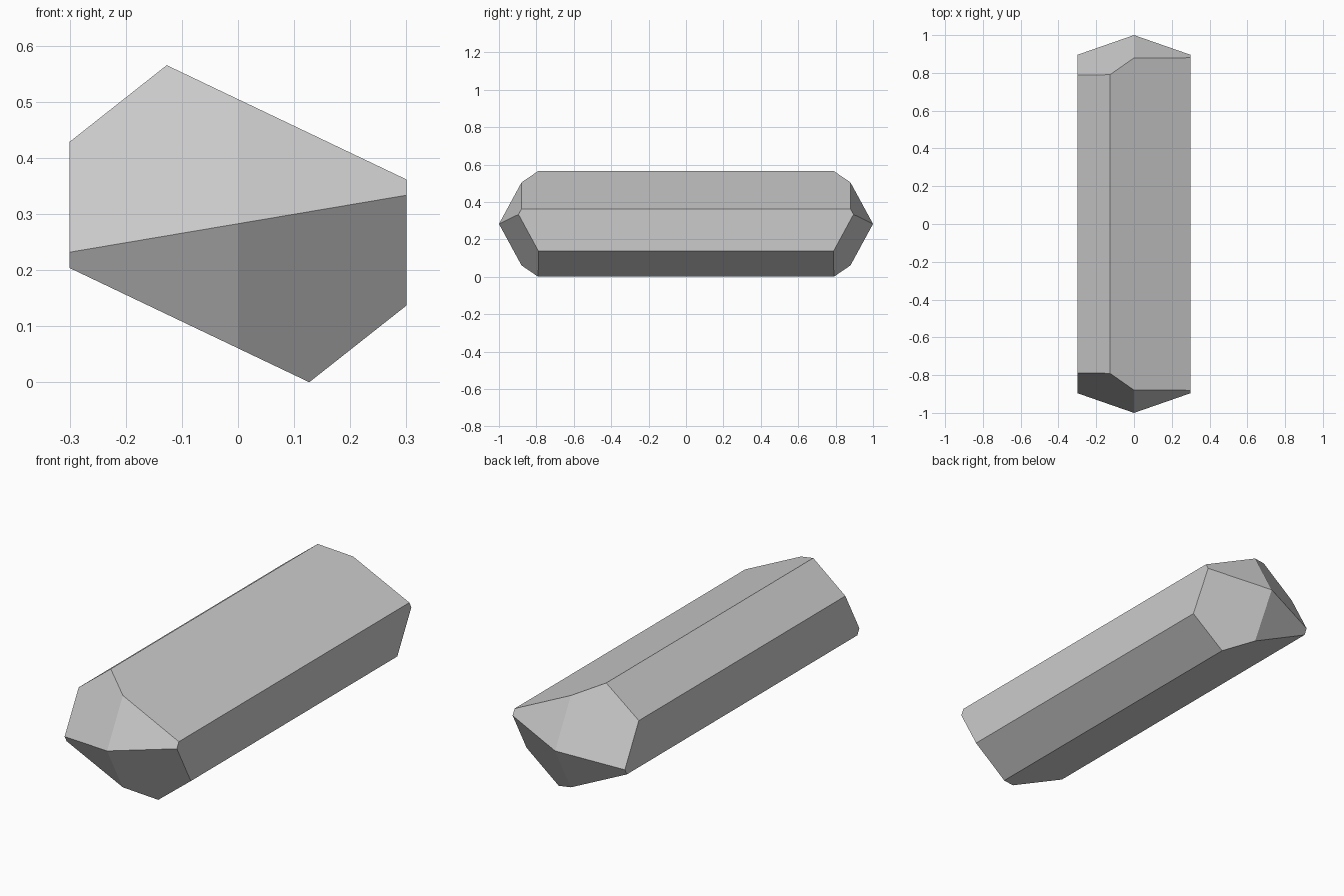
import bpy, bmesh
from mathutils import Vector

if "Cube" in bpy.data.objects:
    bpy.data.objects.remove(bpy.data.objects["Cube"], do_unlink=True)

MID = 0.2825  # height of the crystal axis

# Six-sided prism: half the cross-section, the rest by half-turn symmetry
half = [(-0.3, 0.146), (-0.127, MID), (0.3, 0.079)]
section = half + [(-x, -z) for x, z in half]

bm = bmesh.new()
base = bm.faces.new([bm.verts.new((x, -1.1, z + MID)) for x, z in section])
body = bmesh.ops.extrude_face_region(bm, geom=[base])
verts = [g for g in body["geom"] if isinstance(g, bmesh.types.BMVert)]
bmesh.ops.translate(bm, verts=verts, vec=(0, 2.2, 0))

# Four sloping facets meet at a point on each end
slopes = [(-0.44, 0.544), (0.256, 0.544)]
slopes += [(-a, -b) for a, b in slopes]
for end in (-1, 1):
    for a, b in slopes:
        cut = bmesh.ops.bisect_plane(
            bm, geom=bm.verts[:] + bm.edges[:] + bm.faces[:], dist=1e-5,
            plane_co=(0, end, MID), plane_no=Vector((a, end, b)).normalized(),
            clear_outer=True)
        rim = [g for g in cut["geom_cut"] if isinstance(g, bmesh.types.BMEdge)]
        bmesh.ops.edgeloop_fill(bm, edges=rim)

bmesh.ops.remove_doubles(bm, verts=bm.verts[:], dist=1e-4)
bmesh.ops.recalc_face_normals(bm, faces=bm.faces[:])
mesh = bpy.data.meshes.new("crystal")
bm.to_mesh(mesh)
bm.free()
crystal = bpy.data.objects.new("crystal", mesh)
bpy.context.collection.objects.link(crystal)

# Plain grey stone
grey = bpy.data.materials.new("grey_stone")
grey.use_nodes = True
colour = (0.6, 0.6, 0.6, 1)
grey.diffuse_color = colour
grey.node_tree.nodes["Principled BSDF"].inputs["Base Color"].default_value = colour
mesh.materials.append(grey)
